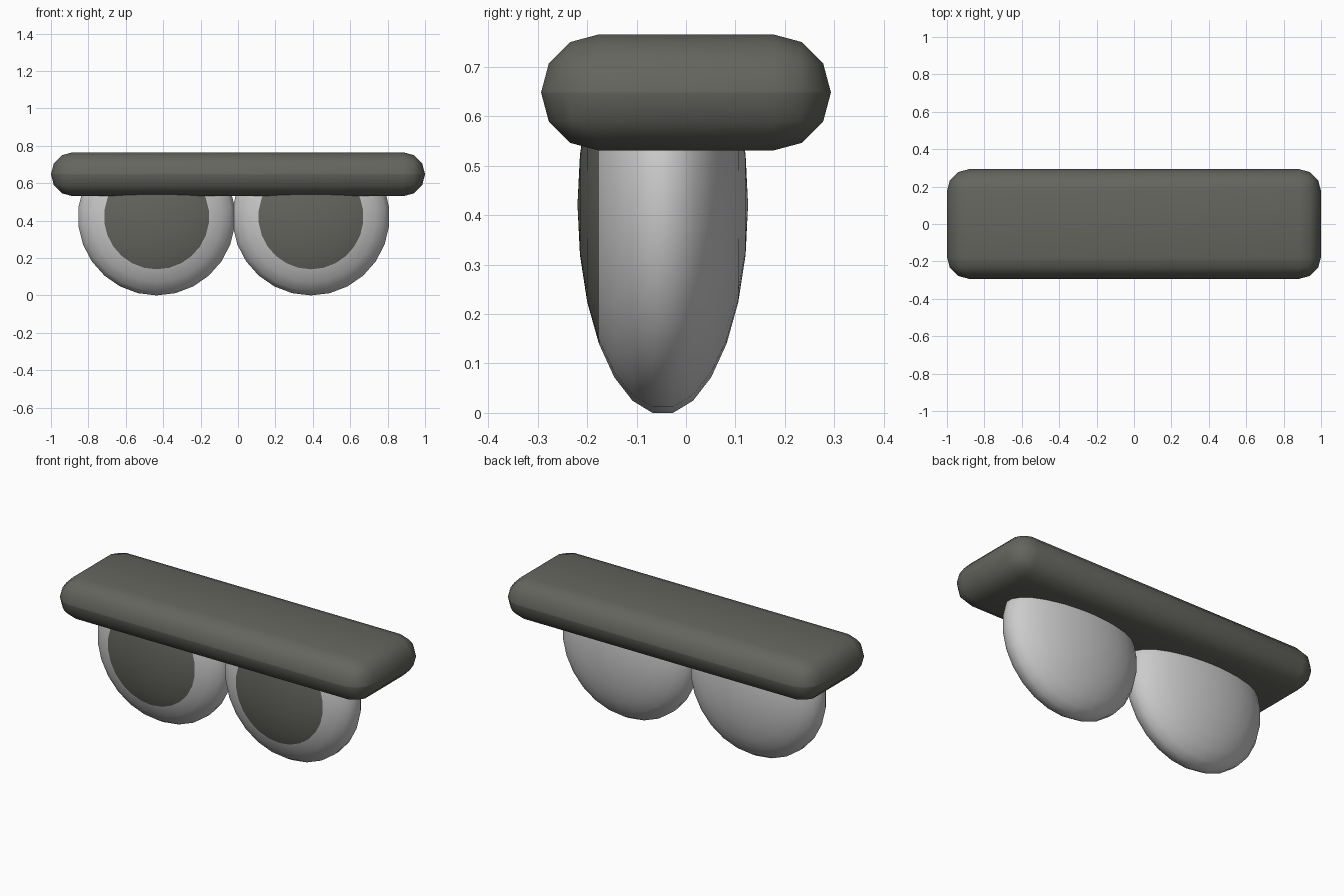
import bpy, bmesh, math
from mathutils import Matrix, Vector

if "Cube" in bpy.data.objects:
    bpy.data.objects.remove(bpy.data.objects["Cube"])

dark = bpy.data.materials.new("dark_grey")
dark.diffuse_color = (0.13, 0.13, 0.115, 1)
dark.use_nodes = True
dark.node_tree.nodes["Principled BSDF"].inputs["Base Color"].default_value = dark.diffuse_color


def finish(name, bm, mats, angle):
    mesh = bpy.data.meshes.new(name)
    bmesh.ops.recalc_face_normals(bm, faces=bm.faces)
    bm.to_mesh(mesh)
    bm.free()
    for m in mats:
        mesh.materials.append(m)
    ob = bpy.data.objects.new(name, mesh)
    bpy.context.collection.objects.link(ob)
    bpy.ops.object.select_all(action='DESELECT')
    ob.select_set(True)
    bpy.context.view_layer.objects.active = ob
    bpy.ops.object.shade_smooth_by_angle(angle=math.radians(angle))
    return ob


# Brow bar: box with fully rounded edges
bm = bmesh.new()
bmesh.ops.create_cube(bm, size=1)
bmesh.ops.scale(bm, vec=(2, 0.586, 0.235), verts=bm.verts)
bmesh.ops.translate(bm, vec=(0, 0, 0.648), verts=bm.verts)
bmesh.ops.bevel(bm, geom=bm.edges[:], offset=0.117, segments=3,
                profile=0.5, affect='EDGES', clamp_overlap=True)
finish("brow_bar", bm, [dark], 50)


# Eyes: flattened spheres with the pole facing front, tops cut off inside the bar
def eye(name, x):
    bm = bmesh.new()
    bmesh.ops.create_uvsphere(bm, u_segments=26, v_segments=13, radius=1)
    pupil_limit = math.cos(math.radians(180 / 13 * 3)) + 0.01
    for f in bm.faces:
        f.material_index = int(f.calc_center_median().z > pupil_limit)
    place = (Matrix.Translation((x, -0.047, 0.421))
             @ Matrix.Diagonal((0.424, 0.1725, 0.424, 1))
             @ Matrix.Rotation(math.pi / 2, 4, 'X'))
    bmesh.ops.transform(bm, matrix=place, verts=bm.verts)
    cut = bmesh.ops.bisect_plane(bm, geom=bm.verts[:] + bm.edges[:] + bm.faces[:],
                                 plane_co=Vector((0, 0, 0.62)),
                                 plane_no=Vector((0, 0, 1)), clear_outer=True)
    rim = [e for e in cut["geom_cut"] if isinstance(e, bmesh.types.BMEdge)]
    bmesh.ops.contextual_create(bm, geom=rim)
    finish(name, bm, [None, dark], 50)


eye("left_eye", -0.435)
eye("right_eye", 0.39)
